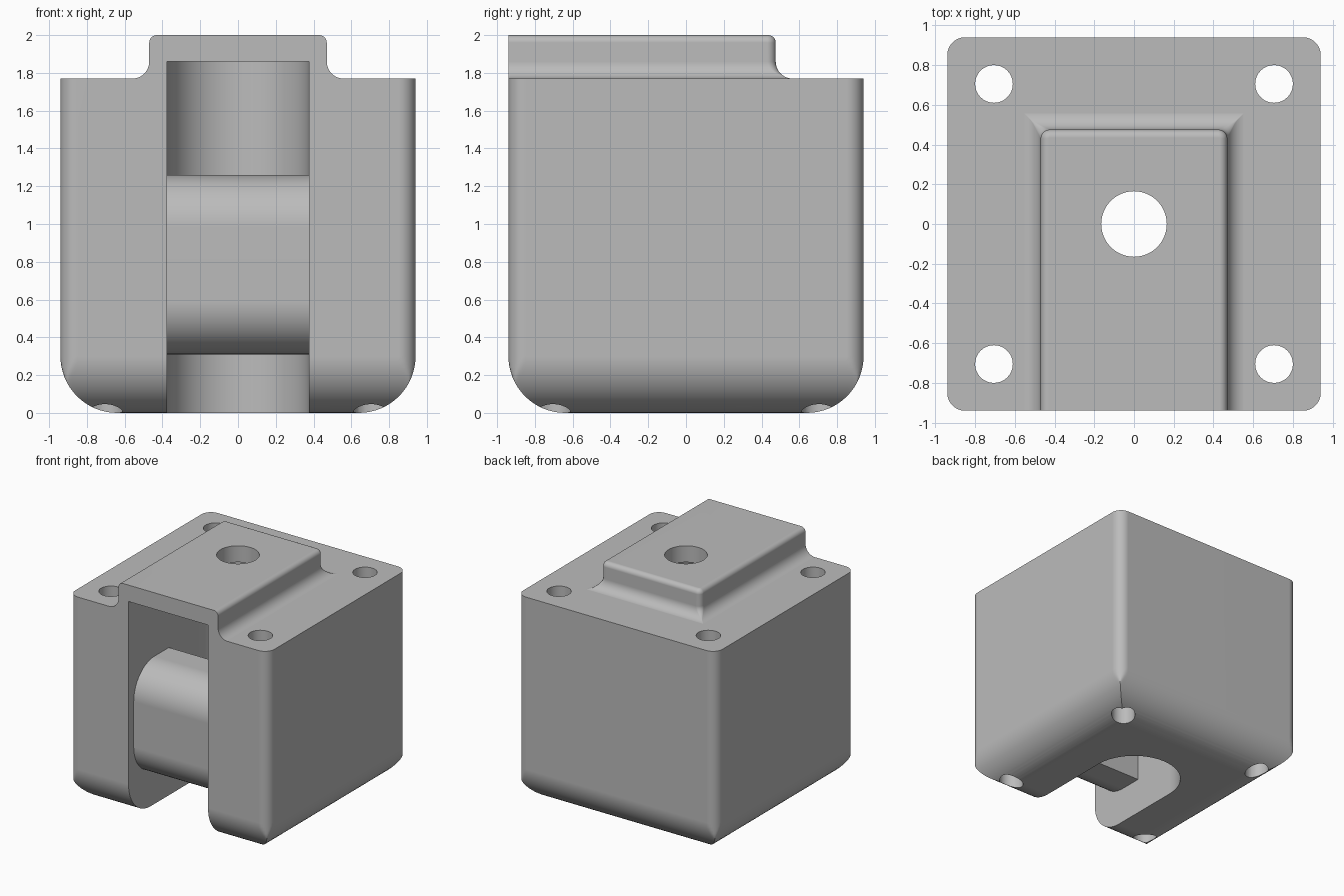
import bpy, bmesh, math

if "Cube" in bpy.data.objects:
    bpy.data.objects.remove(bpy.data.objects["Cube"])

grey = bpy.data.materials.new("plain grey")
grey.diffuse_color = (0.5, 0.5, 0.5, 1)
grey.use_nodes = True
grey.node_tree.nodes["Principled BSDF"].inputs["Base Color"].default_value = grey.diffuse_color

HALF, TOP = 0.94, 1.77        # body half width and shoulder height
WALL = 0.375                  # half width of the slot


def rings_to_object(name, rings):
    """Skin a stack of closed 3D rings and cap both ends."""
    bm = bmesh.new()
    rows = [[bm.verts.new(p) for p in ring] for ring in rings]
    n = len(rows[0])
    for a, b in zip(rows, rows[1:]):
        for i in range(n):
            j = (i + 1) % n
            bm.faces.new((a[i], a[j], b[j], b[i]))
    bm.faces.new(rows[0][::-1])
    bm.faces.new(rows[-1])
    bmesh.ops.remove_doubles(bm, verts=bm.verts, dist=1e-5)
    bmesh.ops.recalc_face_normals(bm, faces=bm.faces)
    mesh = bpy.data.meshes.new(name)
    bm.to_mesh(mesh)
    bm.free()
    mesh.materials.append(grey)
    ob = bpy.data.objects.new(name, mesh)
    bpy.context.collection.objects.link(ob)
    return ob


def arc(cx, cy, r, a0, a1, n):
    return [(cx + r * math.cos(math.radians(a0 + (a1 - a0) * i / n)),
             cy + r * math.sin(math.radians(a0 + (a1 - a0) * i / n))) for i in range(n + 1)]


def prism(name, outline, z0, z1):
    return rings_to_object(name, [[(x, y, z) for x, y in outline] for z in (z0, z1)])


def boolean(target, tool, operation):
    mod = target.modifiers.new(operation.lower(), 'BOOLEAN')
    mod.operation, mod.object, mod.solver = operation, tool, 'EXACT'
    bpy.context.view_layer.objects.active = target
    bpy.ops.object.modifier_apply(modifier=mod.name)
    bpy.data.objects.remove(tool, do_unlink=True)


def smooth(ob):
    bpy.ops.object.select_all(action='DESELECT')
    ob.select_set(True)
    bpy.context.view_layer.objects.active = ob
    bpy.ops.object.shade_smooth_by_angle(angle=math.radians(30))
    mod = ob.modifiers.new("even shading", 'WEIGHTED_NORMAL')
    mod.keep_sharp = True


# Housing: rounded square, clamped towards the base so the large fillets mitre
R, C = 0.30, 0.09
k = HALF - C
plan = [p for sx, sy, a in ((1, 1, 0), (-1, 1, 90), (-1, -1, 180), (1, -1, 270))
        for p in arc(sx * k, sy * k, C, a, a + 90, 10)]
levels = [(HALF - R + x, R + z) for x, z in arc(0, 0, R, -90, 0, 16)] + [(HALF, TOP)]
body = rings_to_object("housing", [
    [(max(-h, min(h, x)), max(-h, min(h, y)), z) for x, y in plan] for h, z in levels])

# Raised pad: flared foot, rounded rim, flush with the housing at the front
PX, PY, CR, FOOT, RIM = 0.47, 0.475, 0.045, 0.09, 0.04
steps = [(FOOT, 1.6)]
steps += [(FOOT + x, TOP - 0.0005 + FOOT + z) for x, z in arc(0, 0, FOOT, -90, -180, 10)]
steps += [(x - RIM, 2 - RIM + z) for x, z in arc(0, 0, RIM, 0, 90, 8)]
pad_rings = []
for d, z in steps:
    r = max(0.002, CR - abs(d))
    x, y = PX + d - r, PY + d - r
    ring = [(x + r, -HALF)] + arc(x, y, r, 0, 90, 6) + arc(-x, y, r, 90, 180, 6) + [(-x - r, -HALF)]
    pad_rings.append([(px, py, z) for px, py in ring])
boolean(body, rings_to_object("pad", pad_rings), 'UNION')

# Slot with a round end, open to the front and below
boolean(body, prism("slot", [(WALL, -1.2)] + arc(0, 0, WALL, 0, 180, 40) + [(-WALL, -1.2)],
                    -0.2, 1.86), 'DIFFERENCE')

# Centre hole and four corner bolt holes
boolean(body, prism("centre_hole", arc(0, 0, 0.165, 0, 352.5, 47), 1.7, 2.2), 'DIFFERENCE')
for sx in (-1, 1):
    for sy in (-1, 1):
        boolean(body, prism("bolt_hole", arc(sx * 0.705, sy * 0.705, 0.095, 0, 348.75, 31),
                            -0.2, 2.2), 'DIFFERENCE')
smooth(body)

# Cross block spanning the slot, with a rounded front
F, B, LO, HI, BR = -0.87, -0.396, 0.31, 1.26, 0.28
side = [(B, HI)] + arc(F + BR, HI - BR, BR, 90, 180, 14) + arc(F + BR, LO + BR, BR, 180, 270, 14) + [(B, LO)]
block = rings_to_object("cross_block", [[(x, y, z) for y, z in side]
                                        for x in (-WALL - 0.01, WALL + 0.01)])
smooth(block)
